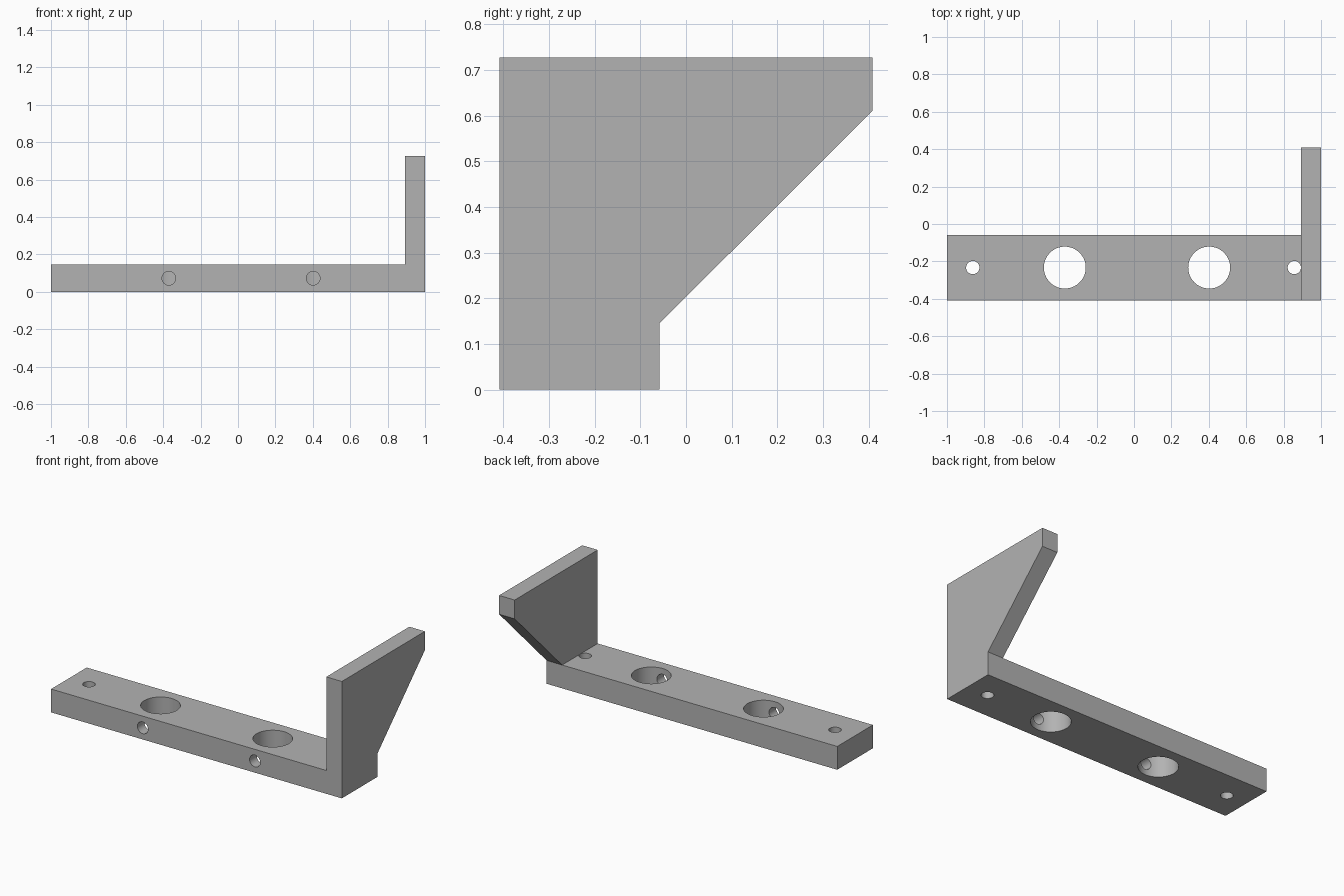
import bpy, bmesh, math
from mathutils import Matrix, Vector

if "Cube" in bpy.data.objects:
    bpy.data.objects.remove(bpy.data.objects["Cube"], do_unlink=True)

FRONT, BACK, TOP = -0.408, -0.058, 0.145
MID_Y = (FRONT + BACK) / 2
PLATE_X = 0.893

grey = bpy.data.materials.new("plain grey")
grey.use_nodes = True
colour = (0.45, 0.45, 0.45, 1)
grey.diffuse_color = colour
grey.node_tree.nodes["Principled BSDF"].inputs["Base Color"].default_value = colour


def finish(name, bm):
    bmesh.ops.recalc_face_normals(bm, faces=bm.faces)
    mesh = bpy.data.meshes.new(name)
    bm.to_mesh(mesh)
    bm.free()
    mesh.materials.append(grey)
    obj = bpy.data.objects.new(name, mesh)
    bpy.context.collection.objects.link(obj)
    return obj


def prism(name, profile, x0, x1):
    """Extrude a (y, z) outline along x."""
    bm = bmesh.new()
    face = bm.faces.new([bm.verts.new((x0, y, z)) for y, z in profile])
    new = bmesh.ops.extrude_face_region(bm, geom=[face])["geom"]
    verts = [v for v in new if isinstance(v, bmesh.types.BMVert)]
    bmesh.ops.translate(bm, verts=verts, vec=(x1 - x0, 0, 0))
    return finish(name, bm)


def drill(name, start, end, radius):
    """Cylinder cutter between two points."""
    a, b = Vector(start), Vector(end)
    turn = (b - a).to_track_quat("Z", "Y").to_matrix().to_4x4()
    bm = bmesh.new()
    bmesh.ops.create_cone(bm, cap_ends=True, segments=64, radius1=radius,
                          radius2=radius, depth=(b - a).length,
                          matrix=Matrix.Translation((a + b) / 2) @ turn)
    return finish(name, bm)


def combine(target, tool, operation):
    mod = target.modifiers.new("combine", "BOOLEAN")
    mod.operation, mod.solver, mod.object = operation, "EXACT", tool
    bpy.context.view_layer.objects.active = target
    bpy.ops.object.modifier_apply(modifier=mod.name)
    bpy.data.objects.remove(tool, do_unlink=True)


# Long base bar joined to the upright end plate with its sloped rear edge
bracket = prism("bracket", [(FRONT, 0), (BACK, 0), (BACK, TOP), (FRONT, TOP)], -1, 0.95)
plate = prism("end_plate", [(FRONT, 0), (BACK, 0), (BACK, TOP), (-FRONT, 0.61),
                            (-FRONT, 0.727), (FRONT, 0.727)], PLATE_X, 1)
combine(bracket, plate, "UNION")

# Small mounting holes near both ends
for x in (-0.862, 0.857):
    combine(bracket, drill("mount_cutter", (x, MID_Y, -0.1), (x, MID_Y, 0.3), 0.0355), "DIFFERENCE")

# Large bores, each with a set-screw hole from the front
for x in (-0.37, 0.402):
    combine(bracket, drill("bore_cutter", (x, MID_Y, -0.1), (x, MID_Y, 0.3), 0.112), "DIFFERENCE")
    combine(bracket, drill("screw_cutter", (x, -0.5, TOP / 2), (x, MID_Y, TOP / 2), 0.0365), "DIFFERENCE")

# Smooth hole walls, sharp edges elsewhere
bpy.ops.object.select_all(action="DESELECT")
bracket.select_set(True)
bpy.context.view_layer.objects.active = bracket
bpy.ops.object.shade_smooth_by_angle(angle=math.radians(30))
